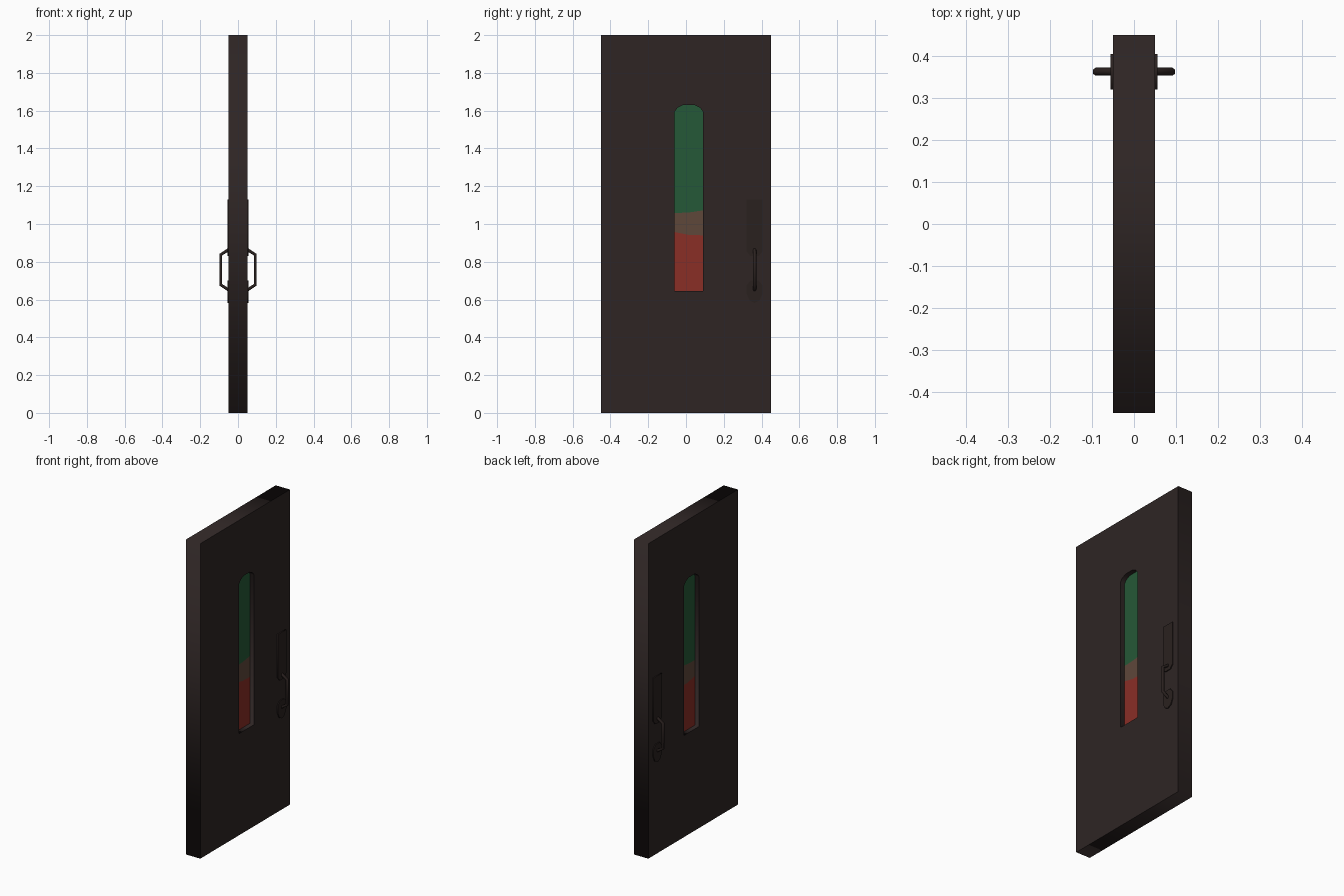
import bpy
from mathutils import Matrix

if "Cube" in bpy.data.objects:
    bpy.data.objects.remove(bpy.data.objects["Cube"])


def material(name, rgb):
    m = bpy.data.materials.new(name)
    lin = [((c / 255 + 0.055) / 1.055) ** 2.4 if c > 10 else c / 3294 for c in rgb]
    m.diffuse_color = (*lin, 1)
    m.use_nodes = True
    m.node_tree.nodes["Principled BSDF"].inputs["Base Color"].default_value = m.diffuse_color
    return m


DARK = material("dark wood", (46, 37, 36))
METAL = material("dark metal", (42, 33, 31))
GREEN = material("green glass", (37, 88, 55))
BROWN = material("brown glass", (94, 71, 58))
RED = material("red glass", (138, 46, 38))

# Maps outline (y, z) to world, thickness along x
YZ = Matrix(((0, 0, 1, 0), (1, 0, 0, 0), (0, 1, 0, 0), (0, 0, 0, 1)))


def finish(name, curve, mat, matrix):
    """Turn a curve into a mesh object with its transform applied."""
    tmp = bpy.data.objects.new(name + "_curve", curve)
    bpy.context.collection.objects.link(tmp)
    dg = bpy.context.evaluated_depsgraph_get()
    mesh = bpy.data.meshes.new_from_object(tmp.evaluated_get(dg))
    bpy.data.objects.remove(tmp)
    mesh.transform(matrix)
    mesh.materials.clear()
    mesh.materials.append(mat)
    ob = bpy.data.objects.new(name, mesh)
    bpy.context.collection.objects.link(ob)
    return ob


def add_spline(curve, pts, cyclic):
    s = curve.splines.new('POLY')
    s.points.add(len(pts) - 1)
    for p, co in zip(s.points, pts):
        p.co = (*co, 0, 1) if len(co) == 2 else (*co, 1)
    s.use_cyclic_u = cyclic


def plate(name, outlines, half, x, mat):
    """Flat panel from (y, z) outlines; a second outline is a hole."""
    c = bpy.data.curves.new(name, 'CURVE')
    c.dimensions = '2D'
    c.fill_mode = 'BOTH'
    c.extrude = half
    for o in outlines:
        add_spline(c, o, True)
    return finish(name, c, mat, Matrix.Translation((x, 0, 0)) @ YZ)


# Door slab with arched window opening
L, R = -0.06, 0.09
arch = [(R, 1.595), (0.075, 1.615), (0.045, 1.63), (-0.015, 1.63), (-0.045, 1.615), (L, 1.595)]
slab = [(-0.45, 0), (0.45, 0), (0.45, 2), (-0.45, 2)]
plate("door_slab", [slab, [(L, 0.645), (R, 0.645)] + arch], 0.05, 0, DARK)

# Three-coloured window pane
upper = [(L, 1.058), (0.015, 1.061), (R, 1.072)]
lower = [(L, 0.957), (0.015, 0.942), (R, 0.94)]
plate("pane_green", [upper + arch], 0.02, 0, GREEN)
plate("pane_brown", [lower + upper[::-1]], 0.02, 0, BROWN)
plate("pane_red", [[(L, 0.645), (R, 0.645)] + lower[::-1]], 0.02, 0, RED)

# Handle plates and pull bar on both faces
HY = 0.363
top_plate = [(HY - 0.042, 1.13), (HY - 0.042, 0.855), (HY - 0.022, 0.83),
             (HY + 0.022, 0.83), (HY + 0.042, 0.855), (HY + 0.042, 1.13)]
low_plate = [(HY - 0.022, 0.70), (HY - 0.042, 0.675), (HY - 0.042, 0.63), (HY - 0.026, 0.595),
             (HY, 0.582), (HY + 0.026, 0.595), (HY + 0.042, 0.63), (HY + 0.042, 0.675),
             (HY + 0.022, 0.70)]
for side, s in (("right", 1), ("left", -1)):
    plate("upper_plate_" + side, [top_plate], 0.005, s * 0.051, METAL)
    plate("lower_plate_" + side, [low_plate], 0.005, s * 0.051, METAL)
    c = bpy.data.curves.new("handle", 'CURVE')
    c.dimensions = '3D'
    c.bevel_depth = 0.0095
    c.bevel_resolution = 1
    c.use_fill_caps = True
    add_spline(c, [(s * 0.045, HY, 0.867), (s * 0.091, HY, 0.838),
                   (s * 0.091, HY, 0.678), (s * 0.045, HY, 0.648)], False)
    finish("pull_handle_" + side, c, METAL, Matrix.Identity(4))
